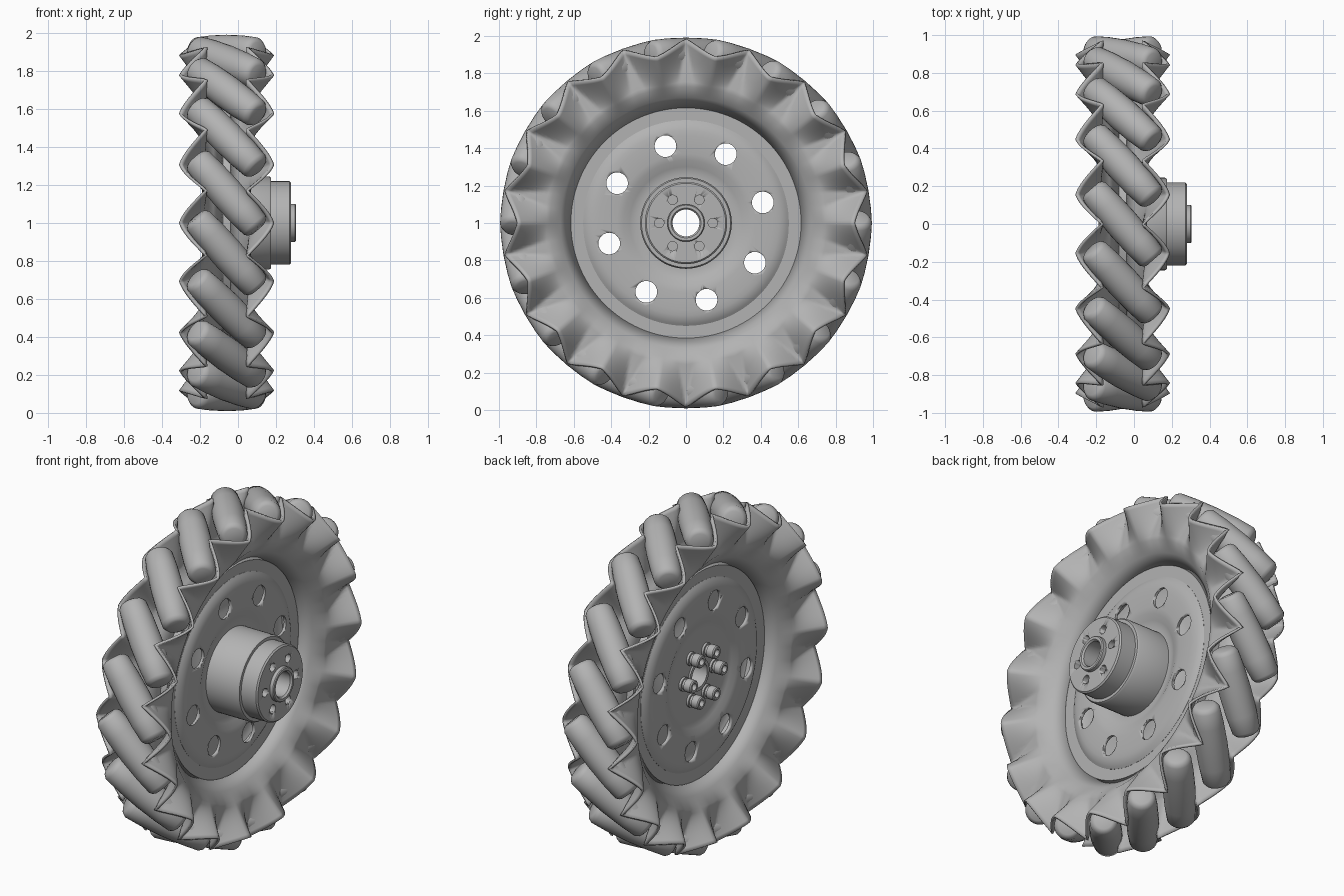
import bpy, bmesh
from math import sin, cos, pi, radians
from mathutils import Matrix, Vector

if "Cube" in bpy.data.objects:
    bpy.data.objects.remove(bpy.data.objects["Cube"])

MID = -0.06          # x of the wheel's middle plane
COUNT = 18           # rollers
CENTRE = Matrix.Translation((MID, 0, 1))

grey = bpy.data.materials.new("plain grey")
grey.diffuse_color = (0.45, 0.45, 0.45, 1)
grey.use_nodes = True
grey.node_tree.nodes["Principled BSDF"].inputs["Base Color"].default_value = (0.45, 0.45, 0.45, 1)


def finish(name, bm, angle=35):
    """Turn a bmesh into a smooth-shaded grey object."""
    bmesh.ops.recalc_face_normals(bm, faces=bm.faces)
    mesh = bpy.data.meshes.new(name)
    bm.to_mesh(mesh)
    bm.free()
    mesh.materials.append(grey)
    ob = bpy.data.objects.new(name, mesh)
    bpy.context.collection.objects.link(ob)
    bpy.ops.object.select_all(action="DESELECT")
    ob.select_set(True)
    bpy.context.view_layer.objects.active = ob
    bpy.ops.object.shade_smooth_by_angle(angle=radians(angle))
    return ob


def lathe(bm, profile, matrix, steps=64, closed=True):
    """Spin an (x, radius) profile around the x axis."""
    rings = []
    for i in range(steps):
        a = 2 * pi * i / steps
        rings.append([bm.verts.new(matrix @ Vector((x, r * sin(a), r * cos(a)))) for x, r in profile])
    n = len(profile)
    for i in range(steps):
        p, q = rings[i], rings[(i + 1) % steps]
        for j in range(n if closed else n - 1):
            k = (j + 1) % n
            bm.faces.new((p[j], p[k], q[k], q[j]))
    if not closed:
        bm.faces.new([ring[0] for ring in rings])
        bm.faces.new([ring[-1] for ring in rings])


def around(count, radius, start=0):
    """Places on a circle around the axle."""
    for i in range(count):
        yield CENTRE @ Matrix.Rotation(radians(start) + 2 * pi * i / count, 4, "X") @ Matrix.Translation((0, 0, radius))


def cut_holes(ob, places, radius, x0, x1):
    """Drill round holes along the axle direction."""
    bm = bmesh.new()
    for m in places:
        lathe(bm, [(x0, radius), (x1, radius)], m, 24, False)
    cutter = finish("hole_cutter", bm)
    cutter.hide_render = True
    bpy.context.view_layer.objects.active = ob
    mod = ob.modifiers.new("holes", "BOOLEAN")
    mod.operation = "DIFFERENCE"
    mod.solver = "EXACT"
    mod.object = cutter
    bpy.ops.object.modifier_apply(modifier=mod.name)
    bpy.data.objects.remove(cutter)


# Barrel rollers, tilted across the tread
half = 0.25
barrel = [(-half, 0.05), (-half + 0.007, 0.064), (-half + 0.025, 0.077), (-0.13, 0.085), (0, 0.089)]
barrel += [(-x, r) for x, r in reversed(barrel[:-1])]
bm = bmesh.new()
for m in around(COUNT, 0.902):
    lathe(bm, barrel, m @ Matrix.Rotation(radians(-49), 4, "Z"), 28, False)
finish("rollers", bm, 40)


# Corrugated side shells: pockets round the roller ends, grooves between them
def shell(name, side):
    bm = bmesh.new()
    per, rows = 24, 10
    total = COUNT * per
    grid = []
    for i in range(total):
        t = (i % per) / per
        wave = 0.6 * sin(pi * t) + 0.4 * (1 - abs(2 * t - 1))
        a = 2 * pi * i / total
        ring = [(0.025, 0.62), (0.075, 0.675)]
        edge_r = 0.985 - 0.085 * wave
        for j in range(rows + 1):
            s = j / rows
            flat = 0.45 * (1 - s)        # groove floor narrows towards the rim
            rise = max(0, (wave - flat) / (1 - flat))
            edge_x = 0.108 + 0.137 * rise
            ring.append((0.122 + (edge_x - 0.122) * s, 0.73 + (edge_r - 0.73) * s))
        grid.append([bm.verts.new(CENTRE @ Vector((side * x, r * sin(a), r * cos(a)))) for x, r in ring])
    for i in range(total):
        p, q = grid[i], grid[(i + 1) % total]
        for j in range(len(p) - 1):
            bm.faces.new((p[j], p[j + 1], q[j + 1], q[j]))
    ob = finish(name, bm, 50)
    mod = ob.modifiers.new("thickness", "SOLIDIFY")
    mod.thickness = 0.014
    mod.offset = 0


# Pressed disc with a raised band of lightening holes, one per side
def pressed_disc(name, side):
    press = [(0.026, 0.55), (0.034, 0.538), (0.044, 0.52), (0.05, 0.495), (0.052, 0.465), (0.052, 0.37),
             (0.046, 0.335), (0.03, 0.3), (0.022, 0.275), (0.02, 0.25), (0.02, 0.072)]
    sheet = press + [(x - 0.016, r) for x, r in reversed(press)]
    bm = bmesh.new()
    lathe(bm, [(side * x, r) for x, r in sheet], CENTRE, 96)
    cut_holes(finish(name, bm), around(8, 0.425, -30), 0.058, -0.2, 0.2)


for label, side in (("left", 1), ("right", -1)):
    shell(label + "_shell", side)
    pressed_disc(label + "_disc", side)

# Flat ring joining the shells
bm = bmesh.new()
lathe(bm, [(-0.025, 0.535), (0.025, 0.535), (0.025, 0.625), (-0.025, 0.625)], CENTRE, 96)
finish("web_ring", bm)

# Stepped hub with bore, raised collar and blind bolt holes
bm = bmesh.new()
lathe(bm, [(0.0, 0.072), (0.0, 0.245), (0.225, 0.245), (0.235, 0.238), (0.235, 0.22), (0.332, 0.22),
           (0.34, 0.212), (0.34, 0.1), (0.36, 0.1), (0.365, 0.095), (0.365, 0.08), (0.355, 0.072)], CENTRE)
hub = finish("hub", bm)
cut_holes(hub, around(6, 0.143, 30), 0.025, 0.28, 0.4)

# Collar on the far side of the bore
bm = bmesh.new()
lathe(bm, [(0.0, 0.072), (-0.03, 0.072), (-0.03, 0.092), (0.0, 0.092)], CENTRE, 48)
finish("bore_collar", bm)

# Socket-head bolts with washers
bm = bmesh.new()
for m in around(6, 0.143, 30):
    lathe(bm, [(0, 0.04), (-0.034, 0.04), (-0.034, 0.03), (-0.05, 0.03), (-0.05, 0.038), (-0.09, 0.038),
               (-0.096, 0.033), (-0.096, 0.02), (-0.07, 0.02)], m, 24, False)
finish("hub_bolts", bm)
